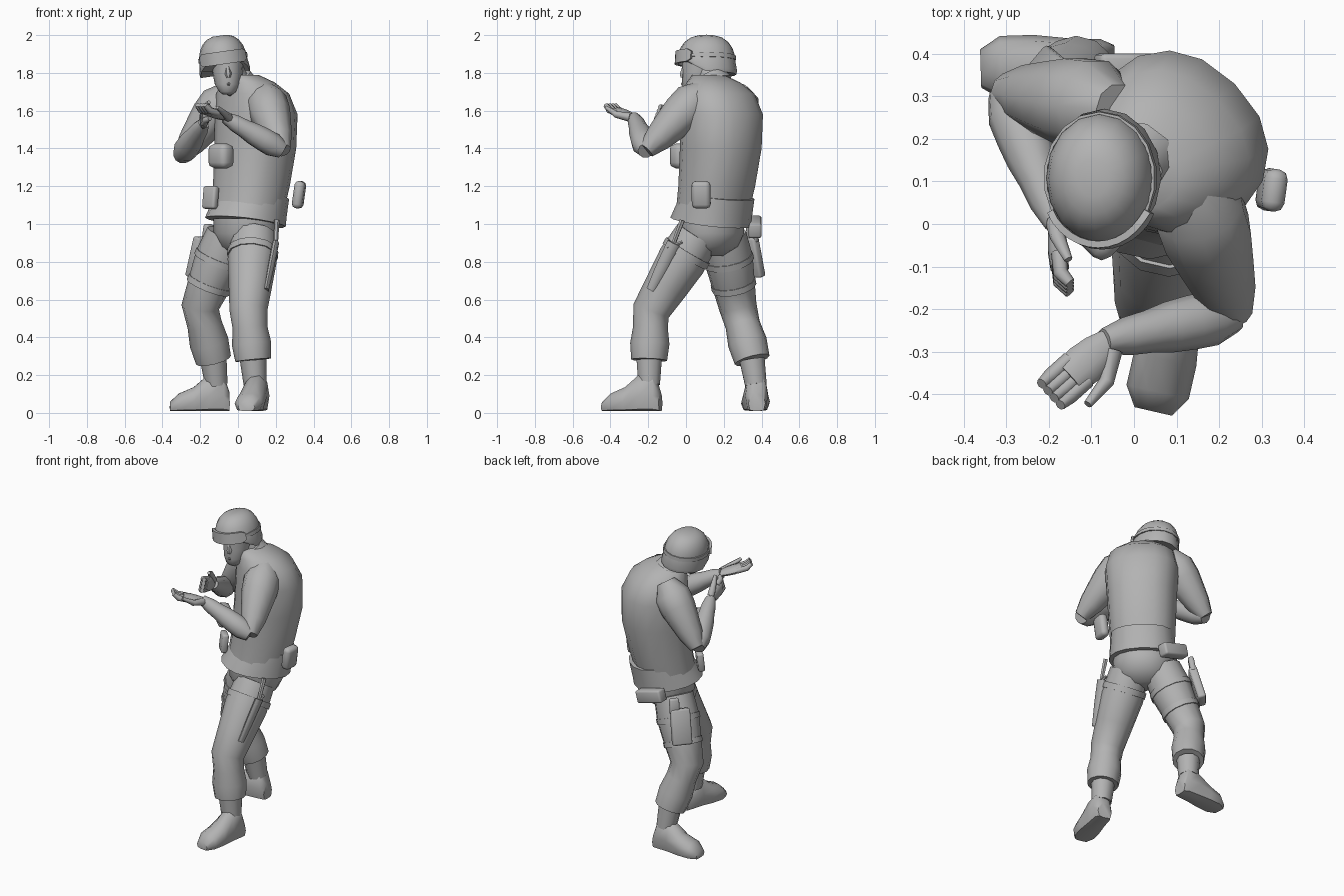
import bpy, bmesh, math
from mathutils import Vector, Matrix

cube = bpy.data.objects.get("Cube")
if cube:
    bpy.data.objects.remove(cube, do_unlink=True)

shade = (.45, .45, .45, 1)
grey = bpy.data.materials.new("plain_grey")
grey.use_nodes = True
grey.diffuse_color = shade
grey.node_tree.nodes["Principled BSDF"].inputs["Base Color"].default_value = shade
parts = []


def finish(name, bm, matrix):
    bmesh.ops.recalc_face_normals(bm, faces=bm.faces)
    mesh = bpy.data.meshes.new(name)
    bm.to_mesh(mesh)
    bm.free()
    mesh.materials.append(grey)
    part = bpy.data.objects.new(name, mesh)
    part.matrix_world = matrix
    bpy.context.collection.objects.link(part)
    parts.append(part)


def skin(name, rings, matrix=Matrix()):
    """Bridge a list of point rings and cap both ends."""
    bm = bmesh.new()
    rows = [[bm.verts.new(point) for point in ring] for ring in rings]
    count = len(rows[0])
    for low, high in zip(rows, rows[1:]):
        for i in range(count):
            j = (i + 1) % count
            bm.faces.new((low[i], low[j], high[j], high[i]))
    bm.faces.new(rows[0])
    bm.faces.new(rows[-1])
    finish(name, bm, matrix)


def circle(count, power=1):
    """Unit circle, squarer when the power is below one."""
    angles = [math.tau * i / count for i in range(count)]
    return [tuple(math.copysign(abs(value) ** power, value) for value in (math.cos(angle), math.sin(angle)))
            for angle in angles]


def loft(name, sections, matrix=Matrix(), power=1):
    """Stack horizontal ovals given as depth, height, half width, half depth."""
    skin(name, [[(width * c, y + depth * s, z) for c, s in circle(16, power)]
                for y, z, width, depth in sections], matrix)


def limb(name, joints, radii, flat=1, up=(0, 0, 1), sides=10):
    """Tube through the joints, with the radii spread evenly along them."""
    joints = [Vector(joint) for joint in joints]
    spans, last = len(joints) - 1, len(radii) - 1
    points = []
    for i in range(last + 1):
        place = i / last * spans
        span = min(int(place), spans - 1)
        points.append(joints[span].lerp(joints[span + 1], place - span))
    rings = []
    for i, point in enumerate(points):
        along = points[min(i + 1, last)] - points[max(i - 1, 0)]
        side = along.cross(Vector(up)).normalized()
        top = side.cross(along).normalized() * flat
        rings.append([point + radii[i] * (side * c + top * s) for c, s in circle(sides)])
    skin(name, rings)


def box(name, centre, size, tilt=0, turn=0, bevel=.012):
    """Rounded box tilted about y, then turned about z."""
    bm = bmesh.new()
    bmesh.ops.create_cube(bm, size=1, matrix=Matrix.Diagonal((*size, 1)))
    bmesh.ops.bevel(bm, geom=bm.edges[:], offset=bevel, segments=2, profile=.5, affect="EDGES")
    rotation = Matrix.Rotation(math.radians(turn), 4, "Z") @ Matrix.Rotation(math.radians(tilt), 4, "Y")
    finish(name, bm, Matrix.Translation(centre) @ rotation)


def leg(side, straps, hip, knee, cuff, ankle, heel, toe):
    """Trouser leg, thigh straps, boot shaft and boot."""
    hip, knee, cuff = Vector(hip), Vector(knee), Vector(cuff)
    limb(side + "_trouser_leg", [hip, knee, cuff], [.12, .13, .115, .1, .092, .104, .095], up=(0, 1, 0), sides=12)
    for share, radius in straps:
        limb(side + "_thigh_strap", [hip.lerp(knee, share), hip.lerp(knee, share + .08)],
             [radius, radius], up=(0, 1, 0), sides=12)
    limb(side + "_boot_shaft", [cuff, ankle], [.07, .065, .06], up=(0, 1, 0))
    heel, toe = Vector((*heel, .01)), Vector((*toe, .01))
    across = (toe - heel).cross(Vector((0, 0, 1))).normalized()
    rings = []
    for share, width, height in ((0, .045, .1), (.1, .06, .2), (.35, .065, .2), (.6, .075, .13), (.85, .075, .095), (1, .045, .05)):
        middle = heel.lerp(toe, share)
        rings.append([middle + across * width * c + Vector((0, 0, max(0, height * (.4 + .6 * s))))
                      for c, s in circle(10)])
    skin(side + "_boot", rings)


def arm(side, shoulder, elbow, wrist):
    """Upper and lower sleeve meeting in a pointed elbow."""
    limb(side + "_upper_sleeve", [shoulder, elbow], [.06, .11, .108, .092, .075, .045], up=(0, 1, 0))
    limb(side + "_lower_sleeve", [elbow, wrist], [.045, .065, .064, .06, .05, .045, .03])


def hand(side, wrist, tip, curl, thumb):
    """Flat palm, four curled fingers and a thumb."""
    wrist, tip, curl = Vector(wrist), Vector(tip), Vector(curl)
    across = (tip - wrist).cross(curl).normalized()
    limb(side + "_palm", [wrist, wrist.lerp(tip, .7)], [.03, .044, .05, .045], .5, curl)
    for i in range(4):
        offset = across * (i - 1.5) * .022
        limb(side + "_finger", [wrist.lerp(tip, .55) + offset, wrist.lerp(tip, .85) + offset,
                                tip + offset + curl * .02], [.018, .018, .013], sides=8)
    spread = across * thumb
    limb(side + "_thumb", [wrist.lerp(tip, .1) + spread * .02, wrist.lerp(tip, .4) + spread * .065,
                           wrist.lerp(tip, .75) + spread * .075 + curl * .02], [.024, .018, .01], sides=8)


# Torso and hips, turned towards the right hand
twist = Matrix.Rotation(math.radians(-45), 4, "Z") @ Matrix.Translation((-.065, 0, 0))
loft("jacket", [(.13, 1.05, .19, .18), (.165, 1.2, .2, .19), (.195, 1.4, .21, .205), (.2, 1.58, .222, .2),
                (.175, 1.69, .2, .17), (.14, 1.75, .14, .13), (.1, 1.79, .08, .08)], twist, .88)
hem = twist @ Matrix.Translation((0, .12, 1.01)) @ Matrix.Rotation(math.radians(-9), 4, "X")
loft("jacket_hem", [(0, 0, .205, .21), (.01, .05, .2, .2), (.035, .15, .19, .18)], hem, .9)
loft("hips", [(.12, .83, .07, .06), (.125, .88, .15, .13), (.125, .95, .18, .165), (.125, 1.03, .18, .165)], twist)

# Limbs
leg("left", [(.2, .135)], (.085, .06, .94), (.055, -.185, .54), (.08, -.195, .28), (.09, -.195, .15), (.115, -.135), (.045, -.44))
leg("right", [(.3, .134), (.65, .12)], (-.05, .2, .94), (-.2, .275, .56), (-.13, .35, .28), (-.115, .37, .15), (-.045, .375), (-.36, .365))
arm("left", (.13, .1, 1.71), (.235, -.21, 1.39), (-.07, -.275, 1.565))
arm("right", (-.04, .27, 1.71), (-.3, .31, 1.36), (-.18, 0, 1.535))
hand("left", (-.05, -.27, 1.56), (-.195, -.4, 1.61), (0, 0, 1), -1)
hand("right", (-.185, .01, 1.53), (-.17, -.15, 1.59), (1, 0, 0), 1)

# Neck, collar and face
limb("neck", [(.02, .16, 1.7), (-.05, .1, 1.85)], [.08, .068, .065])
limb("collar", [(.005, .15, 1.74), (-.01, .13, 1.785)], [.1, .08])
loft("face", [(.03, 1.685, .024, .022), (.035, 1.7, .045, .045), (.055, 1.74, .068, .075),
              (.075, 1.8, .08, .095), (.08, 1.88, .085, .1)], Matrix.Translation((-.055, 0, 0)))
limb("nose", [(-.055, -.01, 1.835), (-.05, -.02, 1.775)], [.01, .014, .018, .01], up=(0, 1, 0), sides=6)
limb("mouth", [(-.08, .008, 1.738), (-.05, -.018, 1.742), (-.025, .008, 1.74)], [.006, .009, .006], sides=6)
for x in (-.13, .015):
    limb("chin_strap", [(x, .09, 1.84), (x * .8, .055, 1.75), (-.045, .025, 1.682)], [.009] * 3, sides=6)

# Helmet: squarish dome over a skirt that is raised at the brow
lean = Matrix.Translation((-.08, .108, 1.88)) @ Matrix.Rotation(math.radians(-8), 4, "Y")
levels = [(1, -.09), (1.03, -.07)]
for step in range(6):
    angle = math.radians(step * 16)
    levels.append((.97 * math.cos(angle) ** .7, .14 * math.sin(angle) - .02))
rings = []
for spread, z in levels:
    brow = max(0, -z) * .8
    rings.append([(.132 * spread * c, .158 * spread * s, z - brow * min(0, s * 1.4 + .1))
                  for c, s in circle(16)])
skin("helmet", rings, lean)


def wrap(name, start, end, half, thick):
    """Band hugging the helmet between two angles."""
    rings = []
    for i in range(13):
        angle = math.radians(start + (end - start) * i / 12)
        tall = half * (.6 if i in (0, 12) else 1)
        rings.append([((.125 + out) * math.cos(angle), (.148 + out) * math.sin(angle), rise)
                      for out, rise in ((0, -tall), (thick, -tall), (thick * .8, tall), (0, tall))])
    skin(name, rings, lean)


wrap("goggles", 210, 330, .034, .02)
wrap("goggle_strap", -30, 210, .012, .009)

# Knife on the left thigh
guard, handle_end, sheath_end = (.2, -.065, .9), (.205, -.02, 1.02), (.15, -.185, .65)
limb("knife_sheath", [guard, sheath_end], [.036, .034, .026], .5, (1, 0, 0), 8)
limb("knife_handle", [guard, handle_end], [.012, .015], sides=6)
limb("knife_guard", [(.2, -.1, .875), (.2, -.02, .905)], [.009, .009], sides=6)

# Holster, belt pack and pouches
box("holster", (-.205, .345, .825), (.05, .12, .22), 16, -40)
box("pistol_grip", (-.16, .35, .95), (.035, .06, .1), 10, -40)
box("belt_pack", (0, .365, .985), (.18, .07, .08), 15)
box("hip_pouch", (.323, .08, 1.155), (.055, .1, .145), 8, -8, .022)
box("front_pouch", (-.145, .06, 1.14), (.04, .09, .12), 6, 45)
box("chest_pouch", (-.09, -.02, 1.36), (.13, .09, .13), 0, -45, .03)

# Smooth shading with crisp edges
bpy.ops.object.select_all(action="DESELECT")
for part in parts:
    part.select_set(True)
bpy.context.view_layer.objects.active = parts[0]
bpy.ops.object.shade_smooth_by_angle(angle=math.radians(50))
